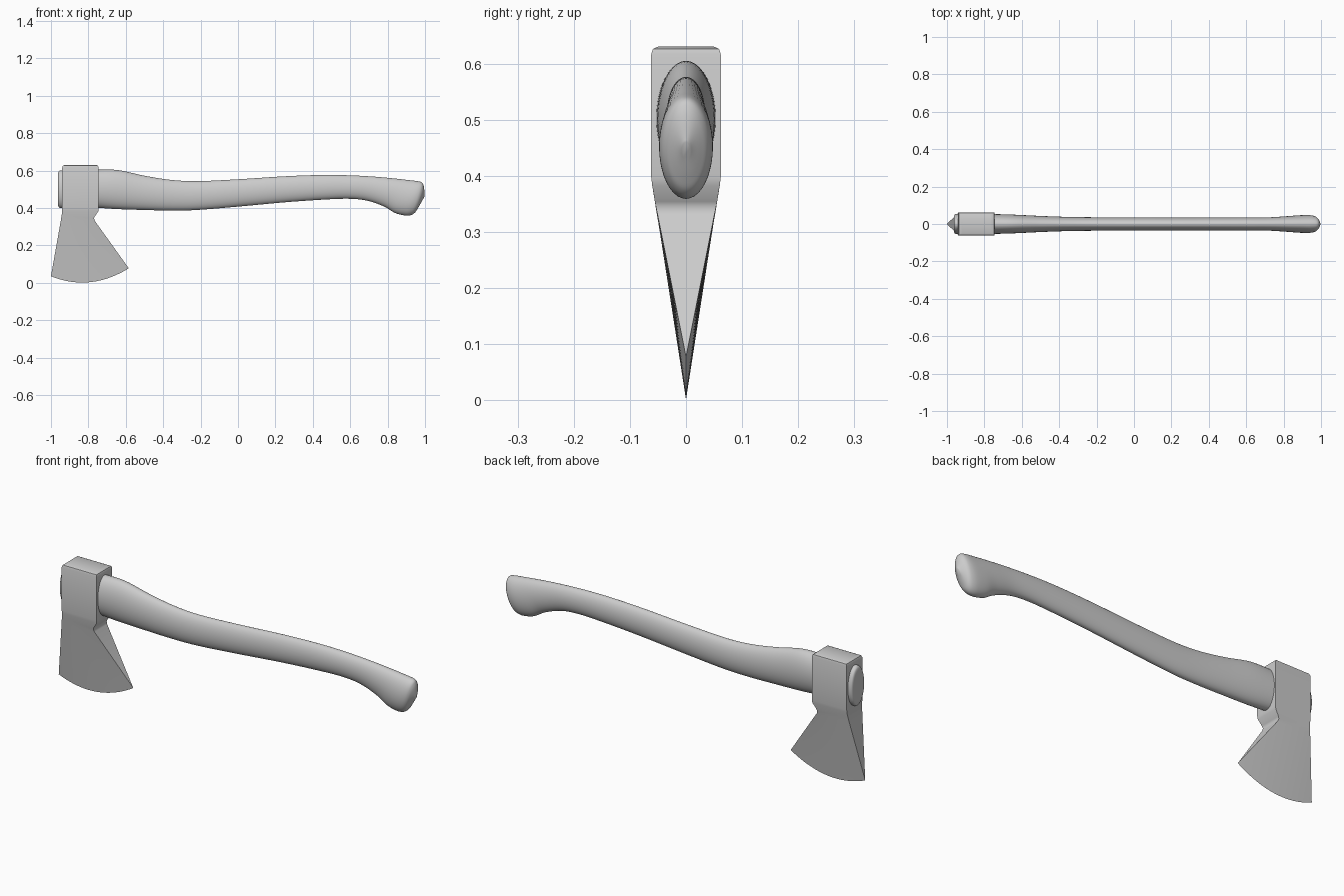
import bpy, bmesh, math
from mathutils import Vector

if "Cube" in bpy.data.objects:
    bpy.data.objects.remove(bpy.data.objects["Cube"])


def loft(name, rings, angle):
    """Skin a list of equal-length closed rings and cap both ends."""
    bm = bmesh.new()
    vs = [[bm.verts.new(p) for p in r] for r in rings]
    n = len(rings[0])
    for a, b in zip(vs, vs[1:]):
        for i in range(n):
            j = (i + 1) % n
            bm.faces.new((a[i], a[j], b[j], b[i]))
    bm.faces.new(vs[0])
    bm.faces.new(vs[-1][::-1])
    bmesh.ops.remove_doubles(bm, verts=bm.verts[:], dist=0.0001)
    bmesh.ops.recalc_face_normals(bm, faces=bm.faces[:])
    me = bpy.data.meshes.new(name)
    bm.to_mesh(me)
    bm.free()
    ob = bpy.data.objects.new(name, me)
    bpy.context.collection.objects.link(ob)
    bpy.ops.object.select_all(action='DESELECT')
    ob.select_set(True)
    bpy.context.view_layer.objects.active = ob
    bpy.ops.object.shade_smooth_by_angle(angle=math.radians(angle))
    return ob


def oval(s, n=40):
    """Elliptical section from top point, bottom point and half width."""
    xt, zt, xb, zb, w = s
    ring = []
    for i in range(n):
        a = 2 * math.pi * i / n
        c = math.cos(a) / 2
        ring.append(Vector(((xt + xb) / 2 + (xt - xb) * c, w * math.sin(a),
                            (zt + zb) / 2 + (zt - zb) * c)))
    return ring


def smooth_sections(pts, steps=6):
    """Catmull-Rom interpolation of section parameters."""
    p = [pts[0]] + pts + [pts[-1]]
    out = []
    for k in range(1, len(p) - 2):
        for s in range(steps):
            t = s / steps
            out.append([0.5 * (2 * b + (c - a) * t + (2*a - 5*b + 4*c - d) * t*t
                               + (3*b - a - 3*c + d) * t**3)
                        for a, b, c, d in zip(*p[k - 1:k + 3])])
    return out + [pts[-1]]


# Handle: stub through the eye, then the curved grip with a flared knob
stub = [(-.962, .575, -.962, .425, .038), (-.961, .591, -.961, .409, .047),
        (-.957, .598, -.957, .402, .051), (-.950, .601, -.950, .399, .053)]
grip = [(-.75, .604, -.75, .401, .053), (-.64, .602, -.65, .394, .050),
        (-.50, .572, -.50, .389, .043), (-.36, .550, -.36, .386, .038),
        (-.22, .543, -.22, .389, .036), (0, .553, 0, .407, .035),
        (.25, .569, .25, .430, .034), (.45, .576, .45, .444, .034),
        (.60, .574, .59, .449, .034), (.73, .567, .69, .439, .035),
        (.84, .557, .78, .408, .041), (.91, .549, .84, .373, .046),
        (.96, .543, .89, .360, .048), (.983, .536, .922, .361, .045),
        (.992, .521, .944, .373, .038), (.996, .497, .960, .395, .026),
        (.997, .460, .980, .430, .008)]
loft("handle", [oval(s) for s in stub + smooth_sections(grip)], 40)

# Axe head: rows of (left x, left z, right x, right z, half thickness left,
# half thickness right, edge bulge) from the poll down to the cutting edge
rows = [(-.926, .630, -.759, .630, .050, .050, 0),
        (-.936, .626, -.749, .626, .059, .059, 0),
        (-.940, .616, -.745, .616, .062, .062, 0),
        (-.940, .397, -.745, .397, .062, .062, 0),
        (-.940, .385, -.747, .382, .0605, .060, 0),
        (-.941, .372, -.766, .354, .0585, .0555, 0),
        (-.943, .360, -.770, .344, .0565, .0535, 0),
        (-.947, .335, -.765, .330, .0525, .0505, 0),
        (-1.00, .035, -.584, .077, 0, 0, .053)]
N = 24
head = []
for xl, zl, xr, zr, yl, yr, b in rows:
    side = []
    for i in range(N + 1):
        u = i / N
        side.append((xl + (xr - xl) * u, yl + (yr - yl) * u,
                     zl + (zr - zl) * u - 4 * b * u * (1 - u)))
    head.append([(x, -y, z) for x, y, z in side] + side[::-1])


def skin_head(name, rings):
    """Loft whose last row is a knife edge, so it needs no bottom cap."""
    bm = bmesh.new()
    vs = [[bm.verts.new(p) for p in r] for r in rings]
    n = len(rings[0])
    for a, b in zip(vs, vs[1:]):
        for i in range(n):
            j = (i + 1) % n
            bm.faces.new((a[i], a[j], b[j], b[i]))
    bm.faces.new(vs[0])
    bmesh.ops.remove_doubles(bm, verts=bm.verts[:], dist=0.0001)
    bmesh.ops.recalc_face_normals(bm, faces=bm.faces[:])
    me = bpy.data.meshes.new(name)
    bm.to_mesh(me)
    bm.free()
    ob = bpy.data.objects.new(name, me)
    bpy.context.collection.objects.link(ob)
    bpy.ops.object.select_all(action='DESELECT')
    ob.select_set(True)
    bpy.context.view_layer.objects.active = ob
    bpy.ops.object.shade_smooth_by_angle(angle=math.radians(45))


skin_head("axe_head", head)
